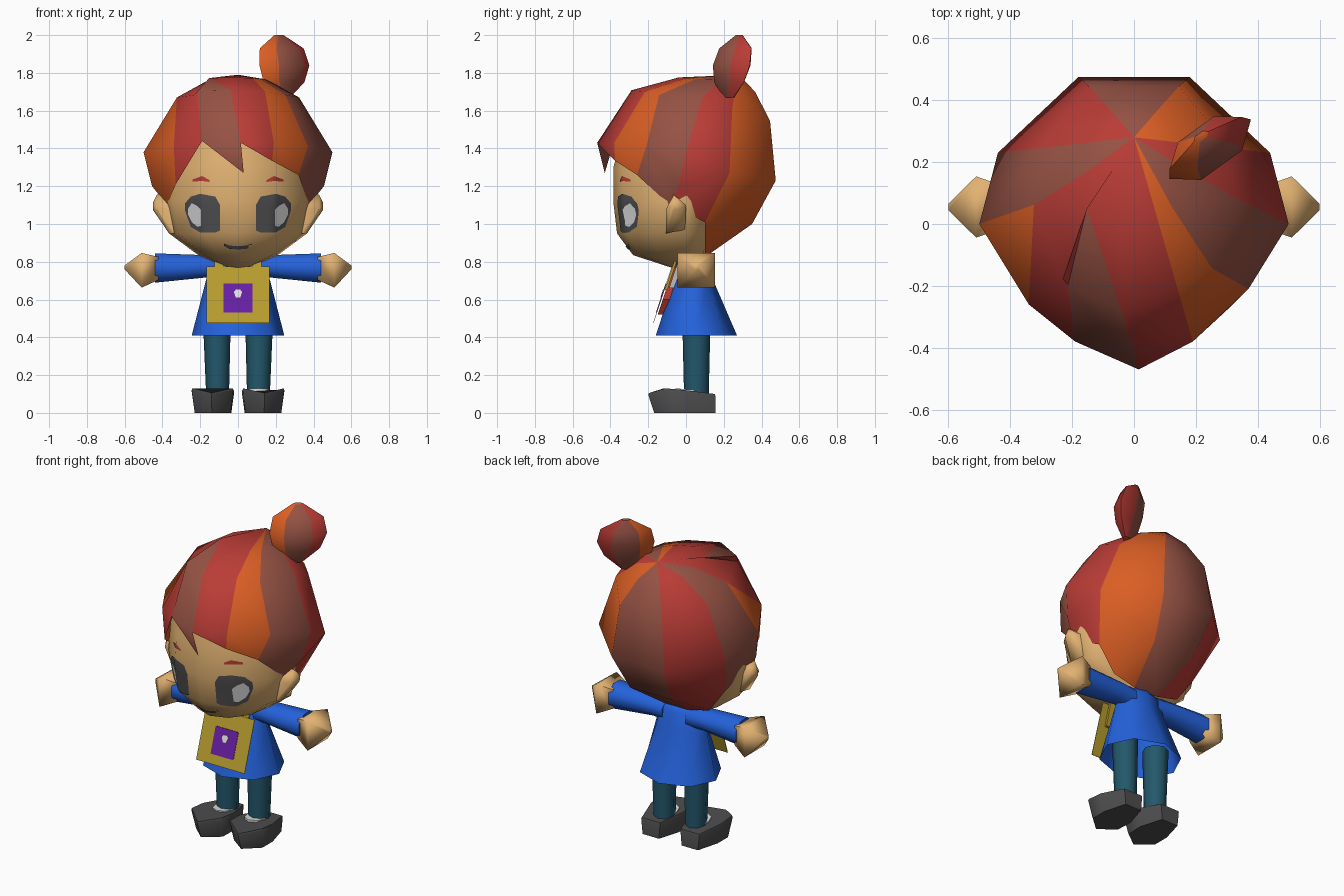
import bpy, bmesh, math
from mathutils import Vector
from mathutils.bvhtree import BVHTree

if "Cube" in bpy.data.objects:
    bpy.data.objects.remove(bpy.data.objects["Cube"])


def material(name, rgb):
    m = bpy.data.materials.new(name)
    lin = [((c / 255 + 0.055) / 1.055) ** 2.4 for c in rgb]
    m.diffuse_color = (*lin, 1)
    m.use_nodes = True
    m.node_tree.nodes["Principled BSDF"].inputs["Base Color"].default_value = m.diffuse_color
    return m


SKIN = material("skin", (226, 178, 114))
ORANGE = material("orange_hair", (218, 94, 36))
RED = material("red_hair", (186, 60, 54))
BROWN = material("brown_hair", (150, 82, 68))
BLUE = material("blue_coat", (36, 98, 220))
TEAL = material("teal_trousers", (35, 88, 108))
GREY = material("dark_grey", (78, 78, 80))
GOLD = material("gold_bag", (184, 157, 46))
PURPLE = material("purple_patch", (105, 32, 165))
WHITE = material("white", (225, 225, 225))


def build(name, verts, faces, mats, indices=None, angle=60, front=False):
    me = bpy.data.meshes.new(name)
    me.from_pydata([tuple(v) for v in verts], [], faces)
    for m in mats:
        me.materials.append(m)
    if indices:
        for p, i in zip(me.polygons, indices):
            p.material_index = i
    bm = bmesh.new()
    bm.from_mesh(me)
    bmesh.ops.recalc_face_normals(bm, faces=bm.faces)
    if front:  # thin details always face forward
        bm.normal_update()
        bmesh.ops.reverse_faces(bm, faces=[f for f in bm.faces if f.normal.y > 0])
    bm.to_mesh(me)
    bm.free()
    ob = bpy.data.objects.new(name, me)
    bpy.context.collection.objects.link(ob)
    bpy.ops.object.select_all(action='DESELECT')
    ob.select_set(True)
    bpy.context.view_layer.objects.active = ob
    bpy.ops.object.shade_smooth_by_angle(angle=math.radians(angle))
    return ob


def loft(name, rings, mats, caps=(True, True), rule=None, angle=60):
    """Skin a list of equal-sized rings; rule(segment) picks the material."""
    n = len(rings[0])
    verts = [p for r in rings for p in r]
    faces, idx = [], []
    for r in range(len(rings) - 1):
        for s in range(n):
            t = (s + 1) % n
            faces.append((r * n + s, r * n + t, (r + 1) * n + t, (r + 1) * n + s))
            idx.append(rule(s) if rule else 0)
    for cap, r in zip(caps, (0, len(rings) - 1)):
        if cap:
            faces.append(tuple(range(r * n, r * n + n)))
            idx.append(0)
    return build(name, verts, faces, mats, idx, angle)


def oval(cx, cy, z, rx, ry, n=8, back=None):
    pts = []
    for i in range(n):
        a = 2 * math.pi * i / n - math.pi / 2
        s = math.sin(a)
        pts.append((cx + rx * math.cos(a), cy + s * (ry if s < 0 or back is None else back), z))
    return pts


# head
head = loft("head", [oval(0, 0, z, rx, f, 12, b) for z, rx, f, b in (
    (.77, .06, .08, .06), (.835, .21, .28, .1), (.95, .365, .365, .15), (1.12, .40, .385, .17),
    (1.3, .38, .385, .18), (1.45, .34, .34, .18))], [SKIN])
tree = BVHTree.FromPolygons([v.co for v in head.data.vertices],
                            [list(p.vertices) for p in head.data.polygons])


def decal(name, cols, mat, side, lift):
    """Thin detail laid on the face; cols are (x, low z, high z)."""
    line = []
    for a, b in zip(cols, cols[1:]):
        line += [[p + (q - p) * k / 4 for p, q in zip(a, b)] for k in range(4)]
    line.append(cols[-1])
    verts, faces, rows = [], [], 6
    for x, lo, hi in line:
        for k in range(rows + 1):
            z = lo + (hi - lo) * k / rows
            hit = tree.ray_cast(Vector((side * x, -2, z)), Vector((0, 1, 0)))[0]
            verts.append((side * x, hit.y - lift, z))
    w = rows + 1
    for c in range(len(line) - 1):
        faces += [(c * w + k, c * w + k + 1, c * w + w + k + 1, c * w + w + k) for k in range(rows)]
    build(name, verts, faces, [mat], front=True)


for side, tag in ((-1, "left"), (1, "right")):
    # face details
    decal(tag + "_eye", [(.095, .965, 1.1), (.12, .955, 1.145), (.2, .955, 1.16),
                         (.25, .985, 1.145), (.28, 1.07, 1.11)], GREY, side, .005)
    decal(tag + "_eye_shine", [(.195, .99, 1.075), (.215, .985, 1.095), (.245, 1.01, 1.11),
                               (.265, 1.05, 1.08)], WHITE, side, .009)
    decal(tag + "_brow", [(.15, 1.222, 1.232), (.19, 1.228, 1.254), (.24, 1.224, 1.236)], RED, side, .005)
    decal(tag + "_mouth_half", [(0, .865, .882), (.045, .868, .886), (.075, .885, .897)], GREY, side, .005)

    # ear
    ear = [(-.105, 1.08), (-.065, 1.155), (0, 1.1), (-.005, .97), (-.105, .95)]
    loft(tag + "_ear", [[(side * .33, y, z) for y, z in ear],
                        [(side * (.365 + .065 * (z > 1)), y, z) for y, z in ear],
                        [(side * .45, -.05 + (y + .05) * .3, 1.1 + (z - 1.08) * .2) for y, z in ear]],
         [SKIN], angle=80)

    # sleeve and hand, lofted outwards along x
    def arm_ring(x, ry, rz, z, n=8, y=.055):
        return [(side * x, y + ry * math.cos(a), z + rz * math.sin(a))
                for a in (2 * math.pi * (i + .5) / n for i in range(n))]
    loft(tag + "_sleeve", [arm_ring(.08, .07, .065, .77), arm_ring(.17, .078, .064, .776),
                           arm_ring(.44, .088, .084, .767)], [BLUE])
    loft(tag + "_hand", [arm_ring(.42, .095, .085, .765, 4), arm_ring(.51, .14, .13, .755, 4),
                         arm_ring(.6, .015, .015, .77, 4)], [SKIN], angle=75)

    # leg, sock and shoe
    loft(tag + "_leg", [oval(side * .108, .055, .08, .06, .065),
                        oval(side * .112, .055, .5, .074, .075)], [TEAL])
    loft(tag + "_sock", [[(x, y, .08) for x, y, z in oval(side * .11, .02, 0, .06, .075)],
                         [(x, y, .125 - .1 * y) for x, y, z in oval(side * .11, .02, 0, .06, .075)]], [WHITE])
    sole = [(.07, .155, .1), (.2, .155, .1), (.245, .0, .12), (.245, -.11, .13),
            (.14, -.2, .105), (.025, -.12, .13), (.02, .0, .12)]
    loft(tag + "_shoe", [[(side * (.13 + (x - .13) * .86), y * .91 + .014, 0) for x, y, z in sole],
                         [(side * x, y, z * .92) for x, y, z in sole],
                         [(side * (.13 + (x - .13) * .97), y * .98, z) for x, y, z in sole]],
         [GREY], angle=50)

# coat, open at the hem
loft("coat", [oval(0, .055, .41, .245, .215), oval(0, .04, .7, .17, .105),
              oval(0, .045, .8, .135, .085), oval(0, .045, .835, .09, .06)], [BLUE], caps=(False, True))
loft("neck", [oval(0, .04, .72, .06, .05), oval(0, .04, .86, .06, .05)], [SKIN])


# chest pieces, slabs leaning back along the coat front
def slab(name, outline, mat, near, far):
    def ring(d):
        return [(x, -.173 + (z - .48) * .33 + d, z) for x, z in outline]
    loft(name, [ring(near), ring(far)], [mat], angle=20)


def rect(x, lo, hi):
    return [(-x, lo), (x, lo), (x, hi), (-x, hi)]


slab("bag", rect(.167, .477, .774), GOLD, 0, .003)
slab("bag_patch", rect(.078, .532, .685), PURPLE, -.003, 0)
slab("patch_mark", [(-.012, .612), (.012, .612), (.022, .64), (.012, .652), (-.012, .652), (-.022, .64)],
     WHITE, -.006, -.002)
slab("shirt_collar", [(-.05, .66), (.05, .66), (.1, .81), (.06, .835), (-.06, .835), (-.1, .81)],
     WHITE, .024, .06)
slab("tie", [(0, .52), (.045, .6), (.025, .8), (-.025, .8), (-.045, .6)], RED, .01, .05)
for s, tag in ((-1, "left"), (1, "right")):
    slab(tag + "_bag_strap", [(s * .12, .65), (s * .085, .65), (s * .075, .77), (s * .09, .835), (s * .125, .835)],
         GOLD, .004, .018)

# hair: widest point of each lock border, anticlockwise from the parting
pole = Vector((0, .28, 1.79))
wide = [Vector(p) for p in (
    (.015, -.47, 1.43), (.19, -.38, 1.43), (.37, -.21, 1.41), (.5, 0, 1.38), (.44, .23, 1.27),
    (.18, .475, 1.23), (-.18, .475, 1.23), (-.44, .23, 1.27), (-.5, 0, 1.38),
    (-.34, -.26, 1.41), (-.19, -.38, 1.44))]
ends = {0: (.03, -.43, 1.27), 1: (.18, -.375, 1.335), 2: (.32, -.26, 1.26), 3: (.375, -.085, 1.1),
        4: (.34, .1, 1.01), 5: (.14, .35, 1.0), 6: (-.14, .35, 1.0), 7: (-.34, .1, 1.01),
        8: (-.375, -.085, 1.1), 9: (-.33, -.25, 1.21)}
bulge = {0: .8, 1: .82, 10: .82, 2: .95, 9: .95}
shift = {0: (-.05, 0, .005), 10: (-.07, .02, 0), 2: (-.015, -.07, 0), 9: (.015, -.07, 0),
         3: (-.03, .005, 0), 8: (.03, -.02, 0), 4: (0, 0, -.03), 7: (0, 0, -.03),
         5: (.018, .027, -.08), 6: (-.018, .027, -.08)}
O, R, B = 0, 1, 2
locks = [R, O, B, R, O, B, R, B, O, R, B]
n = len(wide)
verts = [pole]
for deg, move in ((20, .7), (45, 1), (90, 0)):
    a = math.radians(deg)
    for k, w in enumerate(wide):
        e = bulge.get(k, 1)
        p = pole + (w - pole) * math.sin(a) ** e
        p.z = w.z + (pole.z - w.z) * max(math.cos(a), 0) ** e
        verts.append(p + Vector(shift.get(k, (0, 0, 0))) * move)
verts[1 + 10] += Vector((-.025, .03, 0))
low = {}
for k, p in ends.items():
    low[k] = len(verts)
    verts.append(Vector(p))
low[10] = 1 + 2 * n + 10
nape = {5: len(verts), 6: len(verts) + 1, 4: len(verts) + 2, 7: len(verts) + 3}
temple = {3: len(verts) + 4, 8: len(verts) + 5}
verts += [Vector(p) for p in ((.08, .1, .825), (-.08, .1, .825), (.23, .1, .86), (-.23, .1, .86),
                              (.455, -.04, 1.2), (-.455, -.04, 1.2))]
faces, idx = [], []


def add(f, c):
    f = list(dict.fromkeys(f))
    if len(f) > 2:
        faces.append(f)
        idx.append(c)


starts = {8: 1, 10: 0}  # locks that begin as a point part way down
for s, colour in enumerate(locks):
    t = (s + 1) % n
    add((0, 1 + s, 1 + t), R if s in starts else colour)
    for r in range(2):
        a, b, c, d = 1 + r * n + s, 1 + r * n + t, 1 + r * n + n + t, 1 + r * n + n + s
        if starts.get(s) == r:
            add((a, b, c), R)
            add((a, c, d), colour)
        else:
            add((a, b, c, d), R if r < starts.get(s, -1) else colour)
    left = 1 + 2 * n if s == 0 else low[s]
    es, et = 1 + 2 * n + s, 1 + 2 * n + t
    if t in temple:  # locks beside the temples bend outwards half way down
        add((es, et, temple[t]), colour)
        add((es, temple[t], low[t], left), colour)
    elif s in temple:
        add((es, et, temple[s]), colour)
        add((et, low[t], left, temple[s]), colour)
    else:
        add((es, et, low[t], left), colour)
add((low[4], low[5], nape[4]), O)
add((low[5], nape[5], nape[4]), O)
add((low[5], low[6], nape[6], nape[5]), B)
add((low[6], nape[7], nape[6]), R)
add((low[6], low[7], nape[7]), R)
build("hair", verts, faces, [ORANGE, RED, BROWN], idx, angle=65)

# top knot: flattened six-sided bulb leaning diagonally
u, v = Vector((.8, .58, 0)), Vector((-.58, .8, 0))
rings = []
for z, long, thin, du, dv in ((1.67, .04, .02, -.01, -.02), (1.75, .135, .05, -.01, -.02),
                              (1.84, .165, .065, 0, -.01), (1.93, .145, .055, 0, .015),
                              (2.0, .03, .012, 0, .04)):
    c = Vector((.24, .25, z)) + u * du + v * dv
    rings.append([c + u * long * math.cos(i * math.pi / 3) + v * thin * 1.15 * math.sin(i * math.pi / 3)
                  for i in range(6)])
loft("top_knot", rings, [ORANGE, RED, BROWN], rule=lambda s: (R, B, O, O, B, R)[s], angle=50)
